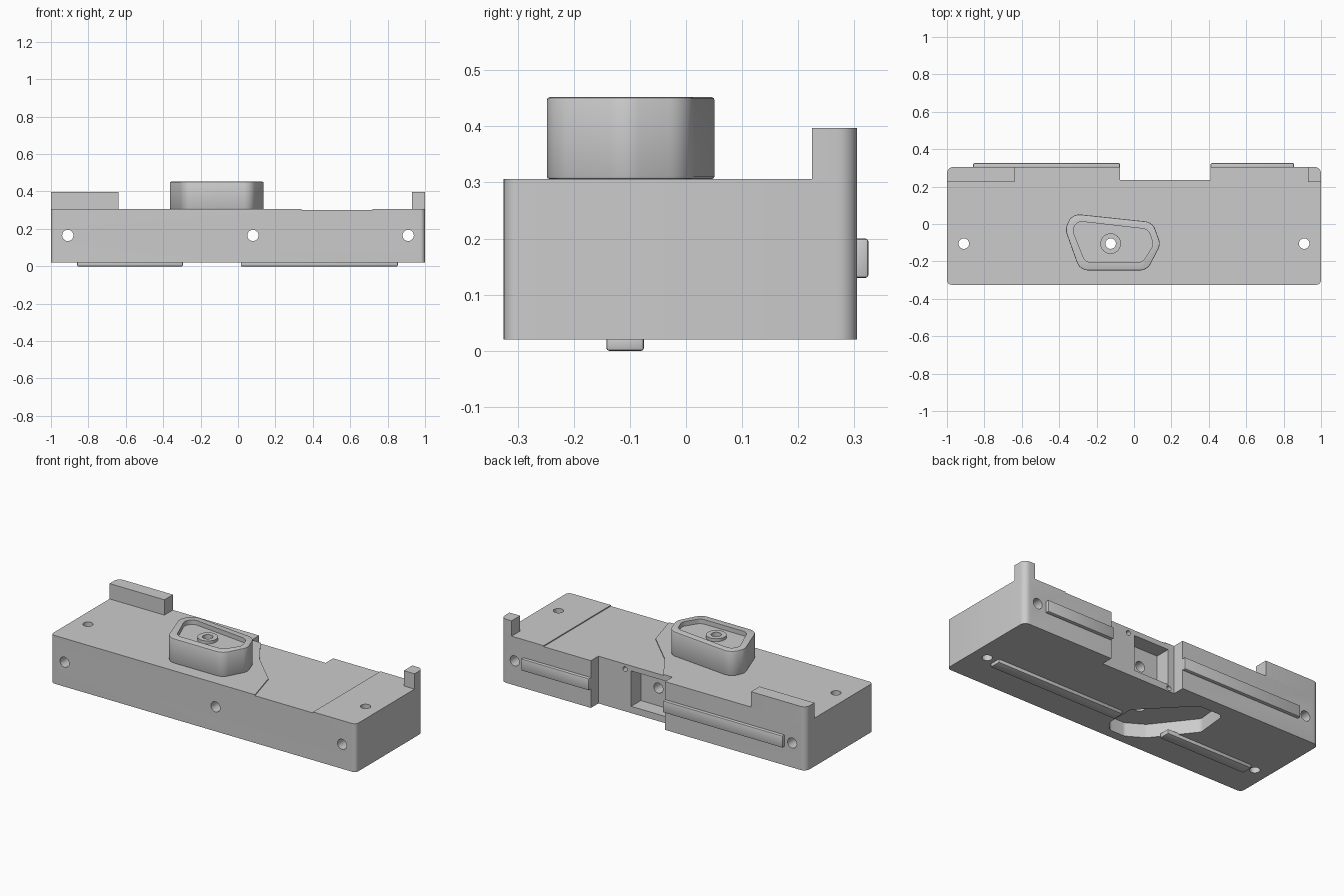
import bpy, bmesh, math
from mathutils import Vector, Matrix

old = bpy.data.objects.get("Cube")
if old:
    bpy.data.objects.remove(old)

grey = bpy.data.materials.new("plain_grey")
grey.use_nodes = True
grey.diffuse_color = (0.6, 0.6, 0.6, 1)
grey.node_tree.nodes["Principled BSDF"].inputs["Base Color"].default_value = (0.6, 0.6, 0.6, 1)


def rounded(points, radius, steps=6):
    """Round the corners of a counter-clockwise outline; radius may be a list."""
    out = []
    n = len(points)
    radii = radius if isinstance(radius, list) else [radius] * n
    for i, r in enumerate(radii):
        p = Vector(points[i])
        if r == 0:
            out.append(p)
            continue
        a = (Vector(points[i - 1]) - p).normalized()
        b = (Vector(points[(i + 1) % n]) - p).normalized()
        half = a.angle(b) / 2
        centre = p + (a + b).normalized() * r / math.sin(half)
        start = p + a * r / math.tan(half) - centre
        turn = math.pi - 2 * half
        for k in range(steps + 1):
            v = start.copy()
            v.rotate(Matrix.Rotation(turn * k / steps, 2))
            out.append(centre + v)
    return out


def finish(name, bm, bevel=0):
    bmesh.ops.recalc_face_normals(bm, faces=bm.faces)
    mesh = bpy.data.meshes.new(name)
    bm.to_mesh(mesh)
    bm.free()
    mesh.materials.append(grey)
    ob = bpy.data.objects.new(name, mesh)
    bpy.context.collection.objects.link(ob)
    if bevel:
        mod = ob.modifiers.new("edge", "BEVEL")
        mod.width, mod.segments, mod.angle_limit = bevel, 2, math.radians(50)
    return ob


def prism(name, outline, z0, z1, bevel=0):
    """Closed solid with an outline for its floor and roof."""
    bm = bmesh.new()
    low = [bm.verts.new((p[0], p[1], z0)) for p in outline]
    high = [bm.verts.new((p[0], p[1], z1)) for p in outline]
    bm.faces.new(low[::-1])
    bm.faces.new(high)
    for i in range(len(low)):
        bm.faces.new((low[i - 1], low[i], high[i], high[i - 1]))
    return finish(name, bm, bevel)


def rect(x0, x1, y0, y1):
    return [(x0, y0), (x1, y0), (x1, y1), (x0, y1)]


def box(name, x0, x1, y0, y1, z0, z1, bevel=0):
    return prism(name, rect(x0, x1, y0, y1), z0, z1, bevel)


def rod(name, centre, radius, length, along_y=False):
    bm = bmesh.new()
    turn = Matrix.Rotation(math.pi / 2, 4, "X") if along_y else Matrix.Identity(4)
    bmesh.ops.create_cone(bm, cap_ends=True, segments=32, radius1=radius, radius2=radius,
                          depth=length, matrix=Matrix.Translation(centre) @ turn)
    return finish(name, bm)


def bake(ob, cutters=()):
    """Subtract the cutters, apply everything, then shade."""
    for c in cutters:
        mod = ob.modifiers.new("cut", "BOOLEAN")
        mod.operation, mod.solver, mod.object = "DIFFERENCE", "EXACT", c
    dg = bpy.context.evaluated_depsgraph_get()
    dg.update()
    mesh = bpy.data.meshes.new_from_object(ob.evaluated_get(dg))
    ob.modifiers.clear()
    ob.data = mesh
    for c in cutters:
        bpy.data.objects.remove(c)
    bpy.ops.object.select_all(action="DESELECT")
    ob.select_set(True)
    bpy.context.view_layer.objects.active = ob
    bpy.ops.object.shade_smooth_by_angle(angle=math.radians(30))


FRONT, BACK, BASE, TOP = -0.325, 0.305, 0.02, 0.306
HOLE = (-0.125, -0.105)

# Main body with the step in its back edge
outline = [(-1, FRONT), (1, FRONT), (1, BACK), (0.41, BACK), (0.41, 0.235),
           (-0.075, 0.235), (-0.075, BACK), (-1, BACK)]
body = prism("body", rounded(outline, [0.025, 0.025, 0.035, 0, 0, 0, 0, 0.035]), BASE, TOP)

cutters = [
    # Shallow sunken area on the top
    prism("top_cut", [(0.36, -0.4), (0.72, -0.4), (0.72, 0.4), (-0.02, 0.4), (-0.02, 0.24),
                      (0.10, 0.06), (0.28, -0.115)], TOP - 0.006, 0.4),
    # Slanted socket in the underside
    prism("socket_cut", rounded([(-0.01, -0.21), (-0.01, -0.04), (-0.26, 0.22), (-0.42, 0.22),
                                 (-0.44, 0.02), (-0.26, -0.21), (-0.16, -0.27),
                                 (-0.06, -0.27)], 0.035), -0.1, 0.1),
    # Square pocket in the back step
    box("pocket_cut", -0.035, 0.195, 0.145, 0.4, 0.06, 0.27),
]
for x in (-0.91, 0.08, 0.91):
    cutters.append(rod("cross_hole_cut", (x, 0, 0.165), 0.03, 1, True))
for x in (-0.91, HOLE[0], 0.91):
    cutters.append(rod("upright_hole_cut", (x, HOLE[1], 0.2), 0.028, 1))
for x, z in ((0.235, 0.27), (-0.04, 0.04)):
    cutters.append(rod("screw_hole_cut", (x, 0.235, z), 0.014, 0.12, True))
bake(body, cutters)

# Upright stops on the back corners
bake(prism("stop_block", rounded(rect(-1, -0.64, 0.225, BACK), [0, 0, 0, 0.035]), TOP, 0.397))
bake(prism("stop_post", rounded(rect(0.93, 1, 0.225, BACK), [0, 0, 0.035, 0]), TOP, 0.397))

# Guide rails on the back and the underside
for side, x0, x1 in (("right", -0.86, -0.075), ("left", 0.41, 0.855)):
    bake(box(side + "_back_rail", x0, x1, BACK - 0.008, 0.325, 0.13, 0.2, 0.005))
for side, x0, x1 in (("right", -0.86, -0.295), ("left", 0.015, 0.855)):
    bake(box(side + "_bottom_rail", x0, x1, -0.142, -0.075, 0, BASE + 0.008, 0.005))

# Rounded boss with a sunken top and a ring around its hole
shape = [(-0.368, -0.03), (-0.29, -0.248), (0.07, -0.248), (0.143, -0.11), (0.10, 0.01), (-0.335, 0.056)]
inner = [(-0.33, -0.03), (-0.26, -0.205), (0.045, -0.205), (0.105, -0.11), (0.075, -0.028), (-0.30, 0.015)]
boss = prism("boss", rounded(shape, 0.065), TOP, 0.452, 0.005)
bake(boss, [prism("boss_recess_cut", rounded(inner, 0.045), 0.425, 0.6),
            rod("boss_hole_cut", (*HOLE, 0.4), 0.028, 1)])
ring = rod("boss_ring", (*HOLE, 0.432), 0.055, 0.02)
bake(ring, [rod("ring_hole_cut", (*HOLE, 0.43), 0.028, 1)])
